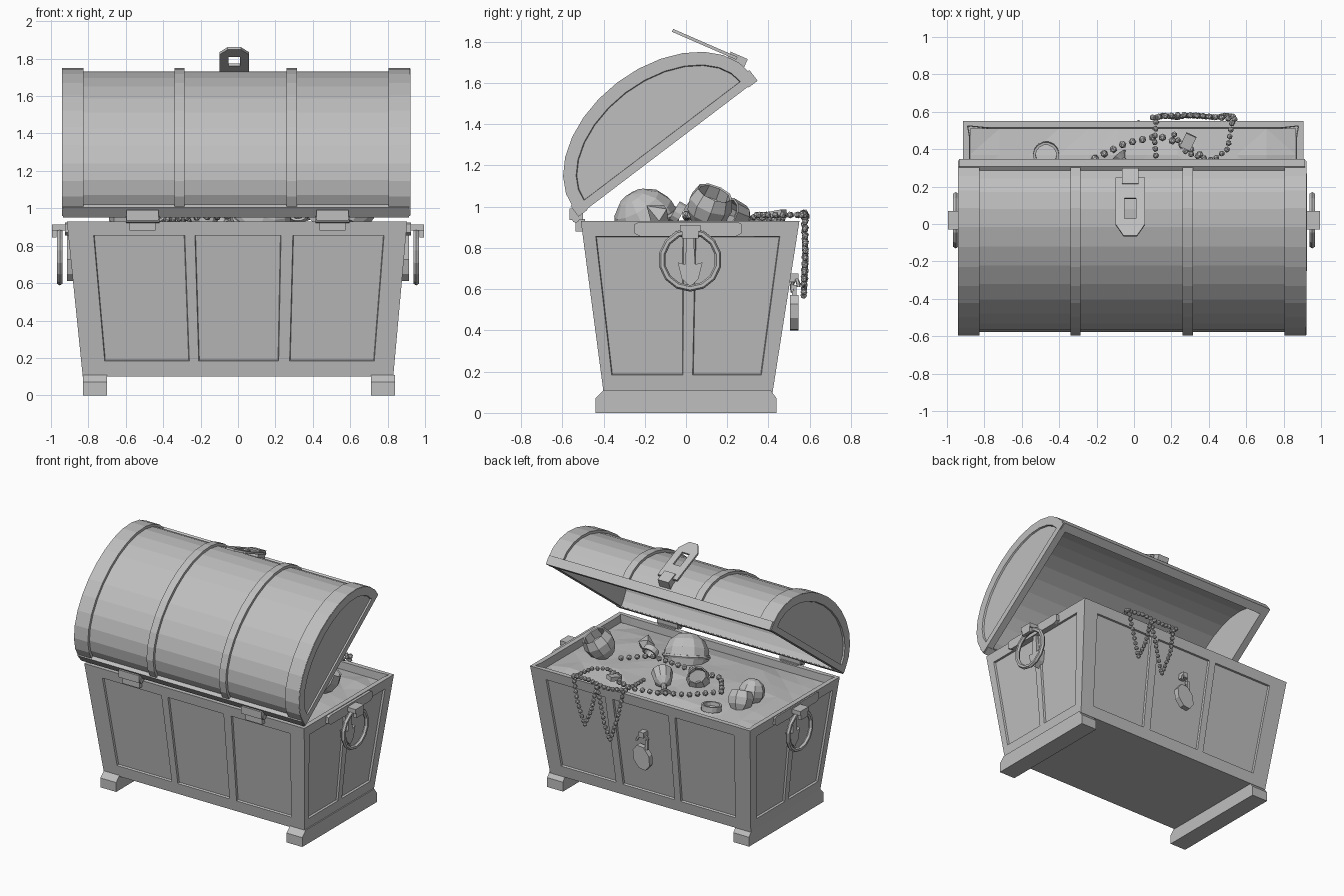
import bpy, bmesh, random
from math import sin, cos, pi, radians
from mathutils import Matrix, Vector, Euler

if "Cube" in bpy.data.objects:
    bpy.data.objects.remove(bpy.data.objects["Cube"])
random.seed(4)

grey = bpy.data.materials.new("plain grey")
grey.use_nodes = True
grey.diffuse_color = (0.52, 0.52, 0.52, 1)
grey.node_tree.nodes["Principled BSDF"].inputs["Base Color"].default_value = grey.diffuse_color


def finish(name, bm, mat=None):
    if mat:
        bm.transform(mat)
    bmesh.ops.recalc_face_normals(bm, faces=bm.faces[:])
    mesh = bpy.data.meshes.new(name)
    bm.to_mesh(mesh)
    bm.free()
    mesh.materials.append(grey)
    ob = bpy.data.objects.new(name, mesh)
    bpy.context.collection.objects.link(ob)
    return ob


def place(loc, rot=(0, 0, 0)):
    return Matrix.Translation(loc) @ Euler([radians(a) for a in rot]).to_matrix().to_4x4()


def prism_mesh(pts, x0, x1):
    """Polygon in the y-z plane, extruded along x."""
    bm = bmesh.new()
    ends = [[bm.verts.new((x, y, z)) for y, z in pts] for x in (x0, x1)]
    for loop in ends:
        bm.faces.new(loop)
    n = len(pts)
    for i in range(n):
        j = (i + 1) % n
        bm.faces.new((ends[0][i], ends[0][j], ends[1][j], ends[1][i]))
    bmesh.ops.recalc_face_normals(bm, faces=bm.faces[:])
    return bm


def prism(name, pts, x0, x1, mat=None):
    return finish(name, prism_mesh(pts, x0, x1), mat)


def box(name, x, y, z, mat=None):
    return prism(name, [(y[0], z[0]), (y[1], z[0]), (y[1], z[1]), (y[0], z[1])], x[0], x[1], mat)


def lathe(name, profile, sides, mat):
    bm = bmesh.new()
    rings = [[bm.verts.new((r * cos(2 * pi * i / sides), r * sin(2 * pi * i / sides), h))
              for i in range(sides)] for r, h in profile]
    for a, b in zip(rings, rings[1:]):
        for i in range(sides):
            j = (i + 1) % sides
            bm.faces.new((a[i], a[j], b[j], b[i]))
    bmesh.ops.remove_doubles(bm, verts=bm.verts[:], dist=0.0005)
    return finish(name, bm, mat)


def torus(name, R, r, mat, sides=14, arc=1.0):
    bm = bmesh.new()
    steps = sides + (arc < 1)
    rings = [[bm.verts.new(((R + r * cos(b)) * cos(a), (R + r * cos(b)) * sin(a), r * sin(b)))
              for b in [pi * k / 3 for k in range(6)]]
             for a in [2 * pi * arc * i / sides for i in range(steps)]]
    for i in range(sides):
        for k in range(6):
            p, q, m = rings[i], rings[(i + 1) % steps], (k + 1) % 6
            bm.faces.new((p[k], q[k], q[m], p[m]))
    return finish(name, bm, mat)


# Tapered chest body with recessed wall panels and a sunken top
low = [Vector(p) for p in ((-.83, -.40, .1), (.83, -.40, .1), (.83, .42, .1), (-.83, .42, .1))]
top = [Vector(p) for p in ((-.915, -.51, .93), (.905, -.51, .93), (.905, .55, .93), (-.915, .55, .93))]
long_u = [0, .075, .345, .375, .63, .665, .935, 1]
short_u = [0, .06, .47, .525, .92, 1]
bm = bmesh.new()
panels = []
for w in range(4):
    a, b, c, d = low[w], low[(w + 1) % 4], top[(w + 1) % 4], top[w]
    us = long_u if w % 2 == 0 else short_u
    if w > 1:
        us = [1 - u for u in reversed(us)]
    vs = [0, .1, .91, 1]
    grid = [[bm.verts.new(a.lerp(b, u).lerp(d.lerp(c, u), v)) for u in us] for v in vs]
    for r in range(3):
        for k in range(len(us) - 1):
            f = bm.faces.new((grid[r][k], grid[r][k + 1], grid[r + 1][k + 1], grid[r + 1][k]))
            if r == 1 and k % 2:
                panels.append(f)
bmesh.ops.remove_doubles(bm, verts=bm.verts[:], dist=0.0001)
edges = [e for e in bm.edges if e.is_boundary]
bmesh.ops.holes_fill(bm, edges=edges, sides=0)
bmesh.ops.recalc_face_normals(bm, faces=bm.faces[:])
lid_hole = [f for f in bm.faces if f.normal.z > .9]
bmesh.ops.inset_individual(bm, faces=panels, thickness=.005, depth=-.014)
bmesh.ops.inset_region(bm, faces=lid_hole, thickness=.035)
bmesh.ops.inset_region(bm, faces=lid_hole, thickness=.004, depth=-.08)
finish("chest_body", bm)

# Runner feet
for name, x0, x1 in (("right_foot", -.83, -.70), ("left_foot", .71, .84)):
    prism(name, [(-.44, 0), (.44, 0), (.44, .07), (.41, .11), (-.40, .11), (-.44, .07)], x0, x1)

# Open lid, built about its rim centre then tilted back
LID = place((-.01, -.09, 1.285), (37.2, 0, 0))


def arch(off, segs=14):
    a, h = .54 - off, .36 - off
    curve = [(-a * cos(pi * i / segs), .04 + h * sin(pi * i / segs)) for i in range(segs + 1)]
    return [(-a, 0)] + curve + [(a, 0)]


def hoop(name, x0, x1, outer, inner):
    prism(name, arch(outer) + arch(inner)[::-1], x0, x1, LID)


hoop("lid_shell", -.90, .90, .02, .055)
for i, (x0, x1) in enumerate(((-.93, -.815), (-.33, -.275), (.27, .325), (.815, .93))):
    hoop(f"lid_band_{i + 1}", x0, x1, 0, .04)
for side, name in ((-1, "right_lid_end"), (1, "left_lid_end")):
    bm = prism_mesh(arch(.003), side * .88, side * .932)
    face = [f for f in bm.faces if f.normal.x * side > .9]
    bmesh.ops.inset_region(bm, faces=face, thickness=.06)
    bmesh.ops.inset_region(bm, faces=face, thickness=.004, depth=-.012)
    finish(name, bm, LID)
for s, name in ((-1, "lid_back_rail"), (1, "lid_front_rail")):
    y = sorted((s * .545, s * .49))
    box(name, (-.925, .925), y, (-.005, .06), LID)

# Hinges
for x, name in ((-.51, "right_hinge"), (.505, "left_hinge")):
    box(name + "_upper", (x - .085, x + .085), (-.565, -.50), (.935, .99))
    box(name + "_lower", (x - .07, x + .07), (-.535, -.49), (.88, .94))
    lathe(name + "_pin", [(0, -.09), (.018, -.09), (.018, .09), (0, .09)], 8,
          place((x, -.535, .94), (0, 90, 0)))

# Hasp: knuckle block and slotted plate
HASP = place((-.02, .26, 1.70), (-23.5, 0, 0))
box("hasp_block", (-.045, .045), (-.06, .03), (-.05, .03), HASP)
outer = [(-.08, -.02), (.08, -.02), (.08, -.18), (.08, -.29), (.035, -.36), (-.035, -.36), (-.08, -.29), (-.08, -.18)]
bm = bmesh.new()
loops = []
for z in (.005, .02):
    ring = [bm.verts.new((x, y, z)) for x, y in outer]
    slot = [bm.verts.new((max(-.03, min(.03, x)), max(-.26, min(-.14, y)), z)) for x, y in outer]
    loops.append((ring, slot))
n = len(outer)
for i in range(n):
    j = (i + 1) % n
    (r0, s0), (r1, s1) = loops
    for quad in ((r0[i], r0[j], s0[j], s0[i]), (r1[i], r1[j], s1[j], s1[i]),
                 (r0[i], r0[j], r1[j], r1[i]), (s0[i], s0[j], s1[j], s1[i])):
        bm.faces.new(quad)
bmesh.ops.remove_doubles(bm, verts=bm.verts[:], dist=.0001)
bmesh.ops.dissolve_degenerate(bm, edges=bm.edges[:], dist=.0001)
finish("hasp_plate", bm, HASP)

# Side ring handles
for s, name in ((-1, "right_handle"), (1, "left_handle")):
    prism(name + "_mount", [(-.25, .87), (-.22, .855), (.24, .855), (.27, .87), (.27, .915), (.25, .925),
                            (-.23, .925), (-.25, .915)], s * .88, s * .925)
    box(name + "_hook", sorted((s * .91, s * .995)), (-.03, .07), (.88, .912))
    box(name + "_hook_tip", sorted((s * .97, s * .995)), (-.02, .06), (.845, .89))
    torus(name + "_ring", .138, .016, place((s * .953, .02, .742), (0, 90, 0)))
    prism(name + "_leaf", [(.02, .61), (.06, .65), (.08, .73), (.045, .72), (.035, .87), (.005, .87),
                           (-.005, .72), (-.04, .73), (-.02, .65)], s * .86, s * .915)

# Lumpy bed of treasure
bm = bmesh.new()
bmesh.ops.create_grid(bm, x_segments=11, y_segments=7, size=1)
for v in bm.verts:
    mid = (1 - v.co.x ** 2) * (1 - v.co.y ** 2)
    v.co = (v.co.x * .872 - .005, v.co.y * .49 + .02, .875 + .045 * mid + random.uniform(0, .02) * (mid > 0))
bmesh.ops.triangulate(bm, faces=bm.faces[:])
finish("treasure_bed", bm)

# Cups, bowls and rings
ball = [(.16 * sin(pi * i / 7), -.16 * cos(pi * i / 7)) for i in range(8)]
lathe("large_bowl", ball, 12, place((.13, -.19, .93), (30, 20, 0)))
torus("large_bowl_rim", .155, .014, place((.13, -.19, .93), (20, 10, 0)))
cup = [(0, -.09), (.06, -.085), (.10, -.03), (.11, .03), (.09, .09), (.08, .085), (.09, .02), (0, -.06)]
lathe("left_cup", cup, 9, place((.63, .11, .99), (-20, 25, 0)))
goblet = [(0, -.13), (.045, -.13), (.018, -.10), (.02, -.04), (.06, .0), (.075, .09), (.065, .09), (.045, .01), (0, -.02)]
lathe("lying_goblet", goblet, 10, place((.0, .27, .95), (-75, 0, -140)))
lathe("small_cup", [(r * .75, h * .75) for r, h in cup], 9, place((-.18, .11, .95), (-35, -15, 0)))
lathe("right_ball", [(r * .58, h * .58) for r, h in ball], 8, place((-.60, .08, .96), (15, 0, 0)))
lathe("right_cup", [(r * .8, h * .8) for r, h in cup], 7, place((-.59, .20, .93), (30, 10, 0)))
lathe("shard", [(0, -.06), (.06, 0), (0, .08)], 5, place((.42, -.13, .96), (50, 30, 0)))
for name, loc, r in (("bracelet", (-.47, .37, .92), .07), ("upright_band", (.32, -.04, .97), .055)):
    tube = [(r, -.02), (r, .02), (r - .014, .02), (r - .014, -.02), (r, -.02)]
    lathe(name, tube, 14, place(loc, (8, 0, 0) if r > .06 else (60, 0, 0)))


# Bead strands, on the bed and draped over the rim
def beads(name, path, radius, gap):
    bm = bmesh.new()
    left = 0
    for a, b in zip(path, path[1:]):
        a, b = Vector(a), Vector(b)
        length, t = (b - a).length, left
        while t < length:
            spot = place(a.lerp(b, t / length), [random.uniform(0, 90) for _ in range(3)])
            bmesh.ops.create_icosphere(bm, subdivisions=1, radius=radius, matrix=spot)
            t += gap
        left = t - length
    finish(name, bm)


beads("long_strand", [(.46, .11, .94), (.29, .0, .96), (0, .02, .96), (-.29, 0, .95), (-.41, .16, .94), (-.25, .33, .94),
                      (-.05, .43, .94), (.13, .47, .94), (.25, .43, .94), (.37, .36, .95)], .021, .055)
beads("draped_strand", [(.12, .33, .95), (.11, .45, .96), (.12, .57, .96), (.16, .58, .75), (.23, .57, .56), (.27, .58, .68),
                        (.33, .58, .95), (.38, .575, .75), (.44, .57, .62), (.49, .58, .78), (.53, .575, .96),
                        (.50, .40, .96), (.42, .34, .96), (.28, .38, .96), (.20, .50, .96)], .017, .036)
beads("rim_strand", [(.10, .57, .97), (.25, .585, .95), (.40, .575, .97), (.54, .56, .96)], .018, .034)
box("pendant", (-.03, .03), (-.04, .04), (-.015, .015), place((.29, .44, .965), (10, 0, -25)))

# Hanging padlock
lathe("padlock_body", [(0, -.02), (.085, -.02), (.085, .02), (0, .02)], 8,
      place((-.01, .525, .485), (90, 22.5, 0)) @ Matrix.Diagonal((.8, 1.1, 1, 1)))
torus("padlock_shackle", .038, .01, place((-.01, .53, .61), (90, 0, 25)), 8, .6)
box("padlock_post", (-.055, -.035), (.515, .535), (.55, .62))
box("lock_staple", (-.03, .01), (.49, .545), (.635, .675))
